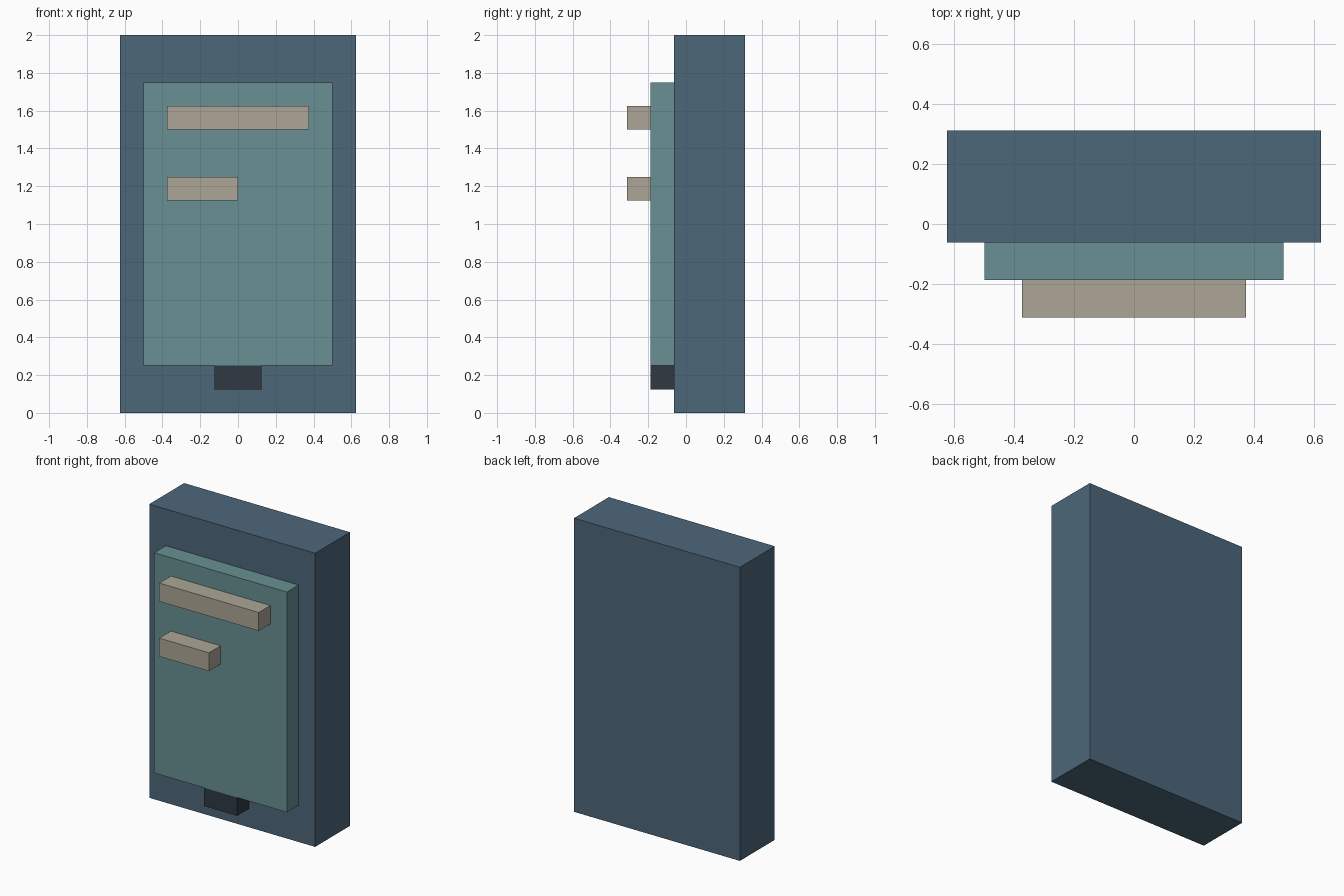
import bpy

if "Cube" in bpy.data.objects:
    bpy.data.objects.remove(bpy.data.objects["Cube"])


def material(name, color):
    mat = bpy.data.materials.new(name)
    mat.diffuse_color = (*color, 1.0)
    mat.use_nodes = True
    mat.node_tree.nodes["Principled BSDF"].inputs["Base Color"].default_value = mat.diffuse_color
    return mat


def box(name, x, y, z, mat):
    """Axis-aligned box from (min, max) ranges."""
    ranges = (x, y, z)
    bpy.ops.mesh.primitive_cube_add(size=1, location=[(a + b) / 2 for a, b in ranges])
    obj = bpy.context.object
    obj.name = obj.data.name = name
    obj.scale = [b - a for a, b in ranges]
    bpy.ops.object.transform_apply(location=False, rotation=False, scale=True)
    obj.data.materials.append(mat)
    return obj


slate = material("slate_blue", (0.074, 0.136, 0.195))
teal = material("screen_teal", (0.138, 0.279, 0.292))
sand = material("sand", (0.413, 0.381, 0.305))
dark = material("dark_slate", (0.028, 0.042, 0.054))

U = 0.0625  # model grid unit

# Handset body
box("body", (-10 * U, 10 * U), (-U, 5 * U), (0, 32 * U), slate)

# Raised screen and the button below it
box("screen", (-8 * U, 8 * U), (-3 * U, -U), (4 * U, 28 * U), teal)
box("button", (-2 * U, 2 * U), (-3 * U, -U), (2 * U, 4 * U), dark)

# Bars standing out from the screen, aligned at the left
for name, right, bottom in (("upper_bar", 6, 24), ("lower_bar", 0, 18)):
    box(name, (-6 * U, right * U), (-5 * U, -3 * U), (bottom * U, (bottom + 2) * U), sand)
